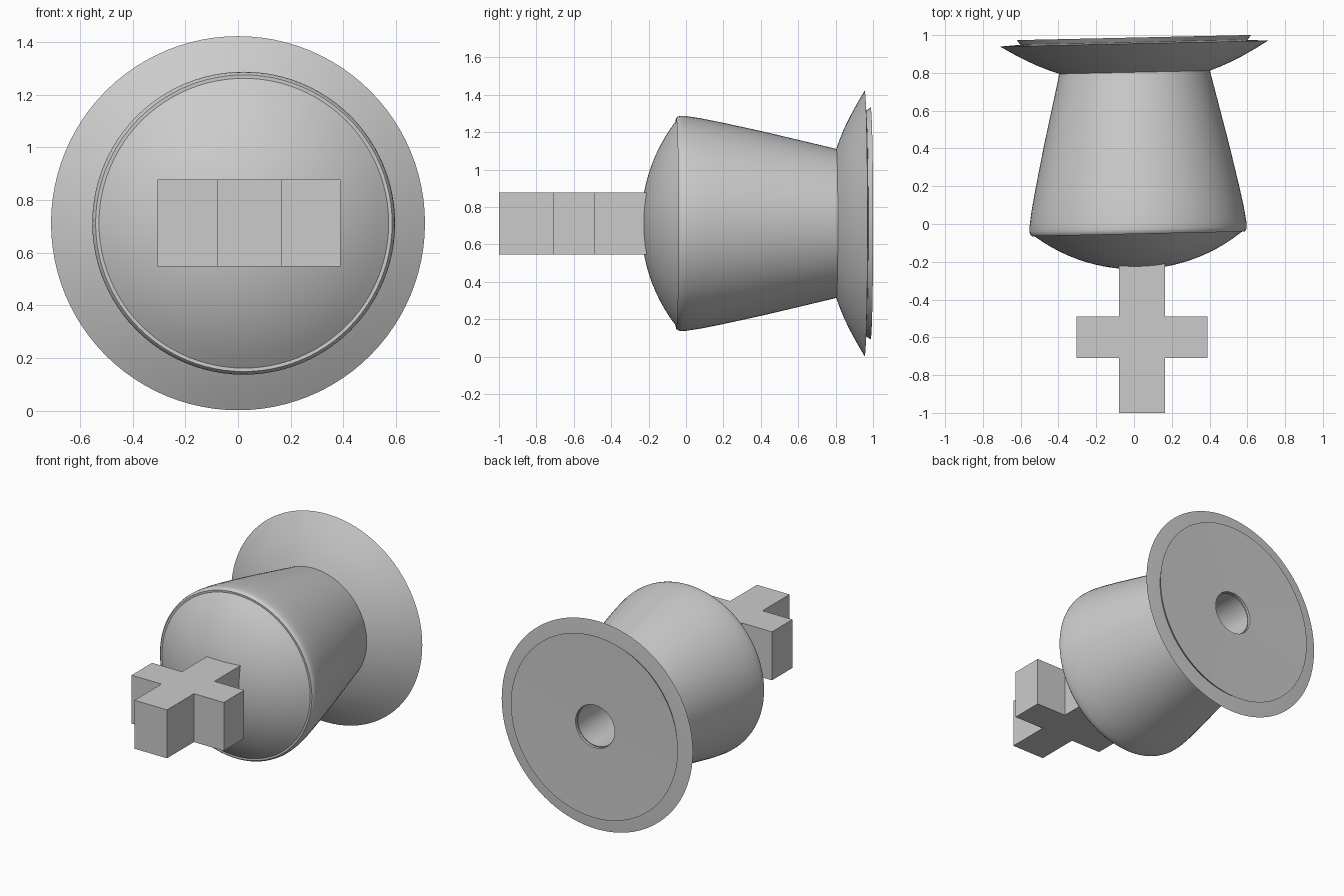
import bpy, bmesh, math
from mathutils import Matrix, Vector

cube = bpy.data.objects.get("Cube")
if cube:
    bpy.data.objects.remove(cube, do_unlink=True)

grey = bpy.data.materials.new("plain grey")
grey.use_nodes = True
COLOR = (0.6, 0.6, 0.6, 1)
grey.diffuse_color = COLOR
grey.node_tree.nodes["Principled BSDF"].inputs["Base Color"].default_value = COLOR

# The turned parts share an axis that leans slightly sideways
PIVOT = Vector((0, 0.955, 0.712))
TILT = Matrix.Translation(PIVOT) @ Matrix.Rotation(0.022, 4, 'Z') @ Matrix.Translation((0, -0.955, 0))


def finish(name, bm, angle=None):
    bmesh.ops.recalc_face_normals(bm, faces=bm.faces)
    mesh = bpy.data.meshes.new(name)
    bm.to_mesh(mesh)
    bm.free()
    mesh.materials.append(grey)
    obj = bpy.data.objects.new(name, mesh)
    bpy.context.collection.objects.link(obj)
    if angle:
        bpy.ops.object.select_all(action='DESELECT')
        obj.select_set(True)
        bpy.context.view_layer.objects.active = obj
        bpy.ops.object.shade_smooth_by_angle(angle=math.radians(angle))
    return obj


def turned(name, profile, steps=96):
    """Revolve (radius, y) points around the leaning y axis."""
    bm = bmesh.new()
    verts = [bm.verts.new((r, y, 0)) for r, y in profile]
    edges = [bm.edges.new(pair) for pair in zip(verts, verts[1:])]
    bmesh.ops.spin(bm, geom=verts + edges, cent=(0, 0, 0), axis=(0, 1, 0),
                   angle=math.tau, steps=steps, use_duplicate=False)
    bmesh.ops.remove_doubles(bm, verts=bm.verts, dist=0.0005)
    bmesh.ops.transform(bm, matrix=TILT, verts=bm.verts)
    return finish(name, bm, 32)


# Knob body: shallow spherical cap, rounded shoulder, tapering side
RADIUS = 0.9
cap = []
for i in range(13):
    r = 0.55 * i / 12
    cap.append((r, -0.24 + RADIUS - math.sqrt(RADIUS ** 2 - r ** 2)))
side = [(0.563, -0.053), (0.572, -0.043), (0.575, -0.028), (0.574, 0.0),
        (0.562, 0.08), (0.54, 0.19), (0.492, 0.41), (0.447, 0.6), (0.397, 0.81)]
turned("knob_body", cap + side)

# Flared flange, open behind where the back plate sits
turned("flange", [(0.395, 0.802), (0.45, 0.822), (0.51, 0.847), (0.57, 0.876),
                  (0.64, 0.914), (0.71, 0.955), (0.60, 0.962), (0.14, 0.962)])

# Back plate with a deep round socket
turned("back_plate", [(0.60, 0.96), (0.62, 0.987), (0.145, 0.98),
                      (0.145, 0.45), (0, 0.45)])

# Cross-shaped key, extruded upward from its outline
x0, x1, x2, x3 = -0.305, -0.08, 0.165, 0.39
y0, y1, y2, y3 = -1.0, -0.71, -0.49, -0.2
outline = [(x1, y0), (x2, y0), (x2, y1), (x3, y1), (x3, y2), (x2, y2),
           (x2, y3), (x1, y3), (x1, y2), (x0, y2), (x0, y1), (x1, y1)]
bm = bmesh.new()
face = bm.faces.new([bm.verts.new((x, y, 0.547)) for x, y in outline])
top = bmesh.ops.extrude_face_region(bm, geom=[face])["geom"]
bmesh.ops.translate(bm, vec=(0, 0, 0.33),
                    verts=[v for v in top if isinstance(v, bmesh.types.BMVert)])
finish("cross_key", bm)
